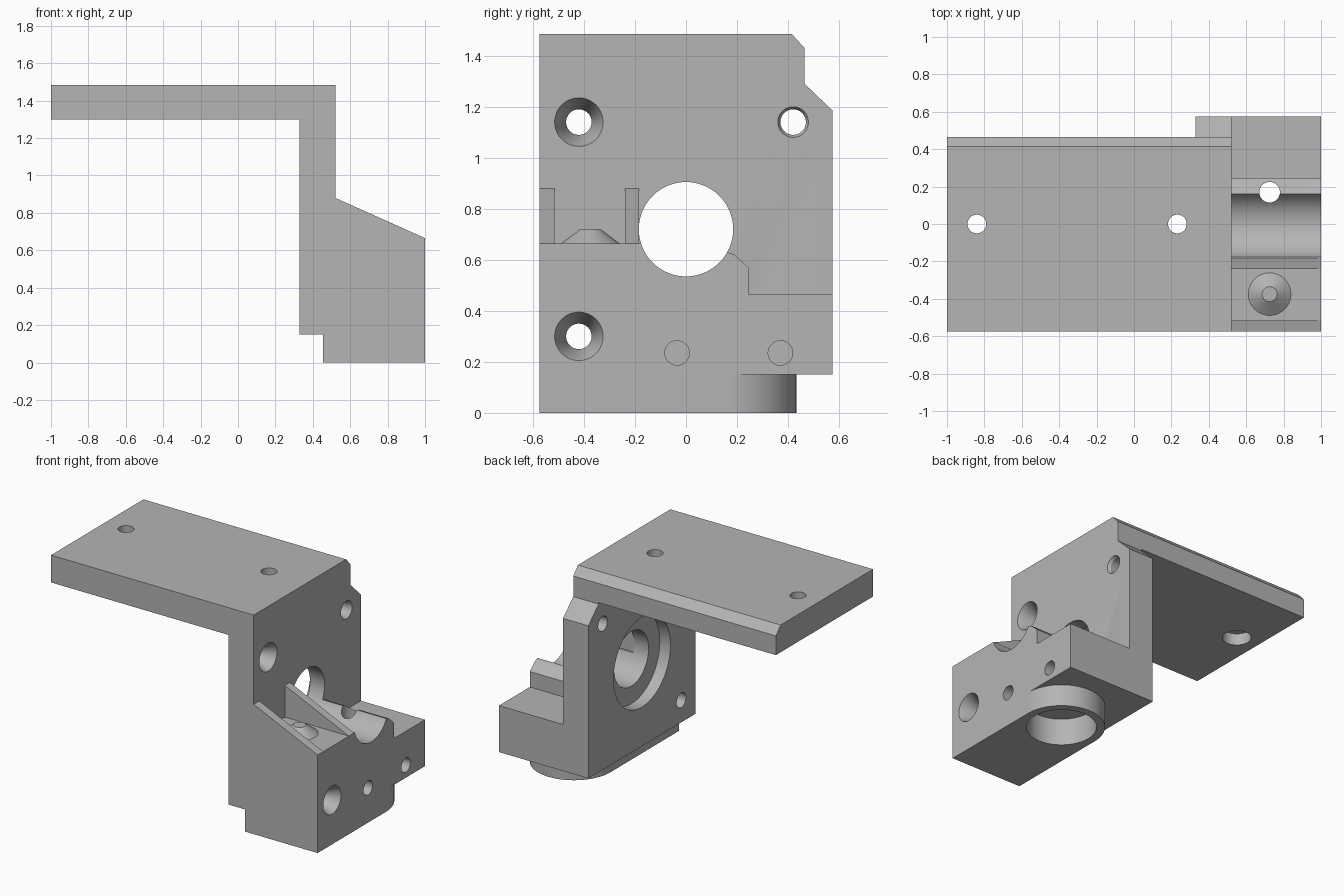
import bpy, bmesh, math
from mathutils import Vector

default = bpy.data.objects.get("Cube")
if default:
    bpy.data.objects.remove(default, do_unlink=True)

grey = bpy.data.materials.new("plain_grey")
grey.use_nodes = True
colour = (0.46, 0.46, 0.46, 1)
grey.diffuse_color = colour
grey.node_tree.nodes["Principled BSDF"].inputs["Base Color"].default_value = colour


def place(axis, u, v, w):
    """Point from two profile coordinates and a distance along the axis."""
    return {"x": (w, u, v), "y": (u, w, v), "z": (u, v, w)}[axis]


def make(name, rings):
    """Closed solid skinned over matching rings of points."""
    bm = bmesh.new()
    loops = [[bm.verts.new(p) for p in ring] for ring in rings]
    bm.faces.new(loops[0])
    bm.faces.new(loops[-1])
    n = len(loops[0])
    for a, b in zip(loops, loops[1:]):
        for i in range(n):
            j = (i + 1) % n
            bm.faces.new((a[i], a[j], b[j], b[i]))
    bmesh.ops.recalc_face_normals(bm, faces=bm.faces)
    mesh = bpy.data.meshes.new(name)
    bm.to_mesh(mesh)
    bm.free()
    mesh.materials.append(grey)
    obj = bpy.data.objects.new(name, mesh)
    bpy.context.collection.objects.link(obj)
    return obj


def prism(name, axis, profile, lo, hi):
    return make(name, [[place(axis, u, v, w) for u, v in profile] for w in (lo, hi)])


def turned(name, axis, centre, steps, sides=64):
    """Round solid from (distance, radius) steps along an axis."""
    angles = [2 * math.pi * i / sides for i in range(sides)]
    return make(name, [[place(axis, centre[0] + r * math.cos(a), centre[1] + r * math.sin(a), w)
                        for a in angles] for w, r in steps])


def hole(axis, centre, *steps):
    cutter = turned("hole_cutter", axis, centre, steps)
    cutter.hide_render = True
    return cutter


def countersunk(centre, face, rim, depth):
    """Screw hole along x that widens at its right-hand face."""
    return hole("x", centre, (0.2, 0.05), (face - depth, 0.05), (face, rim), (face + 0.02, rim))


# Solid parts
FRONT, BACK = -0.575, 0.575
mounting_plate = prism("mounting_plate", "x", [
    (FRONT, 1.3), (0.465, 1.3), (0.465, 1.43), (0.415, 1.485), (FRONT, 1.485)], -1, 0.52)
upright = prism("upright_plate", "x", [
    (FRONT, 0.15), (BACK, 0.15), (BACK, 1.185), (0.465, 1.29), (0.465, 1.3), (FRONT, 1.3)], 0.33, 0.52)
block = prism("clamp_block", "x", [
    (FRONT, 0.15), (BACK, 0.15), (BACK, 0.465), (0.245, 0.465), (0.245, 0.57), (0.19, 0.62),
    (0.165, 0.63), (0.15, 0.63), (-0.15, 0.665), (FRONT, 0.665)], 0.52, 1)

# Foot with a half-round back end
boss, boss_r = (0.7275, 0.16), 0.2725
arc = [(boss[0] + boss_r * math.cos(math.pi * i / 32), boss[1] + boss_r * math.sin(math.pi * i / 32))
       for i in range(33)]
foot = prism("foot", "z", [(0.455, FRONT), (1, FRONT)] + arc, 0, 0.15)

# Sloping ribs beside the block's sunken floor
ribs = [prism(name, "y", [(0.52, 0.665), (1, 0.665), (0.52, 0.88)], lo, hi)
        for name, lo, hi in (("outer_rib", FRONT, -0.515), ("inner_rib", -0.24, -0.185))]
cone = turned("locating_cone", "z", (0.725, -0.375), [(0.664, 0.115), (0.72, 0.04)])

# Cutters
shaft = hole("x", (0, 0.72), (0.2, 0.185), (1.1, 0.185))
recess = hole("x", (0, 0.72), (0.3, 0.305), (0.41, 0.305))
upper_screw = countersunk((-0.42, 1.14), 0.52, 0.095, 0.1)
back_screw = countersunk((0.42, 1.14), 0.52, 0.06, 0.02)
lower_screw = countersunk((-0.42, 0.3), 1, 0.095, 0.1)
side_holes = [hole("x", (y, 0.235), (0.8, 0.048), (1.1, 0.048)) for y in (-0.035, 0.37)]
bore = hole("z", boss, (-0.1, 0.22), (0.185, 0.22))
pin_hole = hole("z", (0.725, 0.17), (0.1, 0.055), (0.8, 0.055))
plate_holes = [hole("z", (x, 0), (1.2, 0.09), (1.38, 0.09), (1.381, 0.05), (1.6, 0.05))
               for x in (-0.84, 0.232)]

cuts = {
    mounting_plate: plate_holes,
    upright: [shaft, recess, upper_screw, back_screw, lower_screw, bore],
    block: [shaft, lower_screw, bore, pin_hole] + side_holes,
    foot: [bore],
}
for part, cutters in cuts.items():
    for cutter in cutters:
        mod = part.modifiers.new("cut", "BOOLEAN")
        mod.operation = "DIFFERENCE"
        mod.solver = "EXACT"
        mod.object = cutter

# Bake the cuts and remove the cutters
bpy.context.view_layer.update()
graph = bpy.context.evaluated_depsgraph_get()
baked = {part: bpy.data.meshes.new_from_object(part.evaluated_get(graph)) for part in cuts}
for part, mesh in baked.items():
    part.modifiers.clear()
    part.data = mesh
    mesh.materials.clear()
    mesh.materials.append(grey)
for cutter in {c for group in cuts.values() for c in group}:
    bpy.data.objects.remove(cutter, do_unlink=True)

# Smooth the round walls, keep the edges sharp
bpy.ops.object.select_all(action="DESELECT")
for part in [mounting_plate, upright, block, foot, cone] + ribs:
    part.select_set(True)
    bpy.context.view_layer.objects.active = part
bpy.ops.object.shade_smooth_by_angle(angle=math.radians(25))
